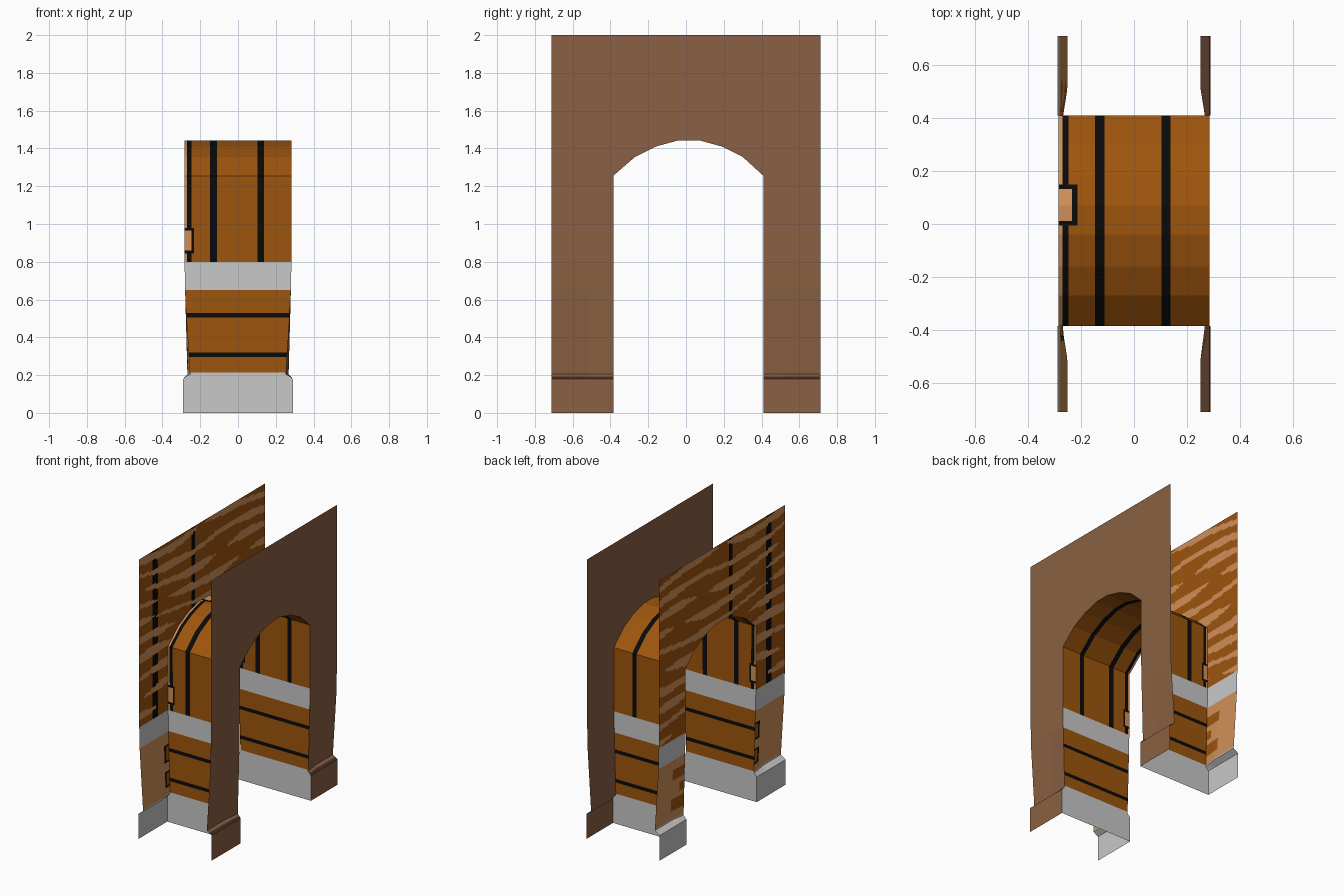
import bpy, bmesh, math
from mathutils import Vector

if "Cube" in bpy.data.objects:
    bpy.data.objects.remove(bpy.data.objects["Cube"])


def material(name, rgb):
    m = bpy.data.materials.new(name)
    m.diffuse_color = (*rgb, 1)
    m.use_nodes = True
    m.node_tree.nodes["Principled BSDF"].inputs["Base Color"].default_value = m.diffuse_color
    return m


MATS = [material("orange_wood", (0.34, 0.09, 0.004)),
        material("light_tan", (0.63, 0.28, 0.098)),
        material("black", (0.003, 0.003, 0.003)),
        material("grey_stone", (0.58, 0.58, 0.58)),
        material("brown_wall", (0.255, 0.118, 0.056)),
        material("dark_brown", (0.06, 0.028, 0.015))]
ORANGE, TAN, BLACK, GREY, BROWN, DARK = range(6)

# arched opening, from the front jamb over to the back jamb (y, z)
ARCH = [(-.385, 1.255), (-.27, 1.355), (-.16, 1.41), (-.04, 1.443),
        (.07, 1.443), (.19, 1.41), (.30, 1.355), (.41, 1.255)]
Y_END, TOP, HALF = .712, 2.0, .285


def half_width(y, z):
    """Half thickness of the wall: skirting, ledge, leaning dado, flat wall."""
    t = min(1, max(0, (abs(y) - .41) / .1))
    pts = [(0, .29), (.18, .29), (.205, .268 - .016 * t), (.65, .28), (.8, .283), (TOP, HALF)]
    for (z0, a), (z1, b) in zip(pts, pts[1:]):
        if z <= z1:
            return a + (b - a) * (z - z0) / (z1 - z0)
    return HALF


def cut(bm, axis, values):
    normal = Vector((0, 0, 0))
    normal[axis] = 1
    for v in values:
        co = Vector((0, 0, 0))
        co[axis] = v
        bmesh.ops.bisect_plane(bm, geom=bm.verts[:] + bm.edges[:] + bm.faces[:],
                               dist=1e-5, plane_co=co, plane_no=normal)


def finish(name, bm, colour):
    """Colour faces by rule, bend the flat part to the wall profile, make the object."""
    bmesh.ops.remove_doubles(bm, verts=bm.verts[:], dist=1e-5)
    for f in bm.faces:
        f.material_index = colour(f.calc_center_median())
    for v in bm.verts:
        v.co.x *= half_width(v.co.y, v.co.z) / HALF
    me = bpy.data.meshes.new(name)
    bm.to_mesh(me)
    bm.free()
    for m in MATS:
        me.materials.append(m)
    ob = bpy.data.objects.new(name, me)
    bpy.context.collection.objects.link(ob)


def wall(name, side, ycuts, zcuts, colour):
    bm = bmesh.new()
    x = side * HALF

    def column(y0, za, y1, zb):
        loop = [(x, y0, za), (x, y1, zb), (x, y1, TOP), (x, y0, TOP)]
        if side < 0:
            loop.reverse()
        bm.faces.new([bm.verts.new(p) for p in loop])

    column(-Y_END, 0, ARCH[0][0], 0)
    for a, b in zip(ARCH, ARCH[1:]):
        column(*a, *b)
    column(ARCH[-1][0], 0, Y_END, 0)
    cut(bm, 2, zcuts)
    cut(bm, 1, ycuts)
    finish(name, bm, colour)


LEVELS = [.18, .193, .205, .215, .65, .8, 1.255]

# plain wall on the right
wall("plain_wall", 1, [-.51, .51], LEVELS,
     lambda c: DARK if .18 < c.z < .193 else BROWN)


# grained wall on the left
def knob(y, z, y_edge, dy, zc, dz):
    """0 outside, 1 border, 2 inside of a block beside the opening."""
    u, w = abs(y - y_edge), abs(z - zc)
    if u > dy or w > dz:
        return 0
    return 1 if u > dy - .015 or w > dz - .015 else 2


def grain_colour(c):
    y, z = c.y, c.z
    if z < .215:
        return GREY
    if .65 < z < .8:
        return GREY
    if z < .65:
        if y < 0:
            for zc in (.32, .5):
                k = knob(y, z, -.385, .055, zc, .06)
                if k:
                    return BLACK if k == 1 else ORANGE
        else:
            if y < .55 and (.28 < z < .36 or .5 < z < .58):
                return ORANGE
            if y < .46 and .4 < z < .46:
                return ORANGE
        return TAN
    phase = 52 * z + 1.6 * math.sin(4.2 * y + 5 * z) + 2.2 * y
    breaks = .45 * math.sin(7 * y + 9 * z) + .25 * math.sin(13 * y - 17 * z)
    if math.sin(phase) + breaks > .45:
        return TAN
    if abs(y + .53) < .022 or abs(y + .105) < .022:
        return BLACK
    return ORANGE


wall("grained_wall", -1,
     [-.70 + .02 * i for i in range(71)],
     LEVELS + [.225 + .0125 * i for i in range(142)], grain_colour)

# lining of the opening: jambs and arch in one strip
bm = bmesh.new()
path = [(ARCH[0][0], 0)] + ARCH + [(ARCH[-1][0], 0)]
for (y0, z0), (y1, z1) in zip(path, path[1:]):
    bm.faces.new([bm.verts.new(p) for p in
                  ((-HALF, y0, z0), (-HALF, y1, z1), (HALF, y1, z1), (HALF, y0, z0))])
cut(bm, 2, LEVELS + [.295, .32, .505, .53, .845, .86, .965, .98])
cut(bm, 1, [-.005, .012, .133, .15])
cut(bm, 0, [-.272, -.248, -.235, -.215, -.148, -.112, .104, .138])


def lining_colour(c):
    x, y, z = c
    if z < .215 or .65 < z < .8:
        return GREY
    if z < .65:
        return BLACK if .295 < z < .32 or .505 < z < .53 else ORANGE
    # edge block on each jamb and one near the crown
    if x < -.215:
        if z < 1.2 and .845 < z < .98 and x < -.235 + .01:
            return TAN if .86 < z < .965 and x < -.248 else BLACK
        if z > 1.4 and -.005 < y < .15:
            return TAN if .012 < y < .133 and x < -.235 else BLACK
    if x < -.272:
        return TAN
    if x < -.248 or -.148 < x < -.112 or .104 < x < .138:
        return BLACK
    return ORANGE


finish("arch_lining", bm, lining_colour)
